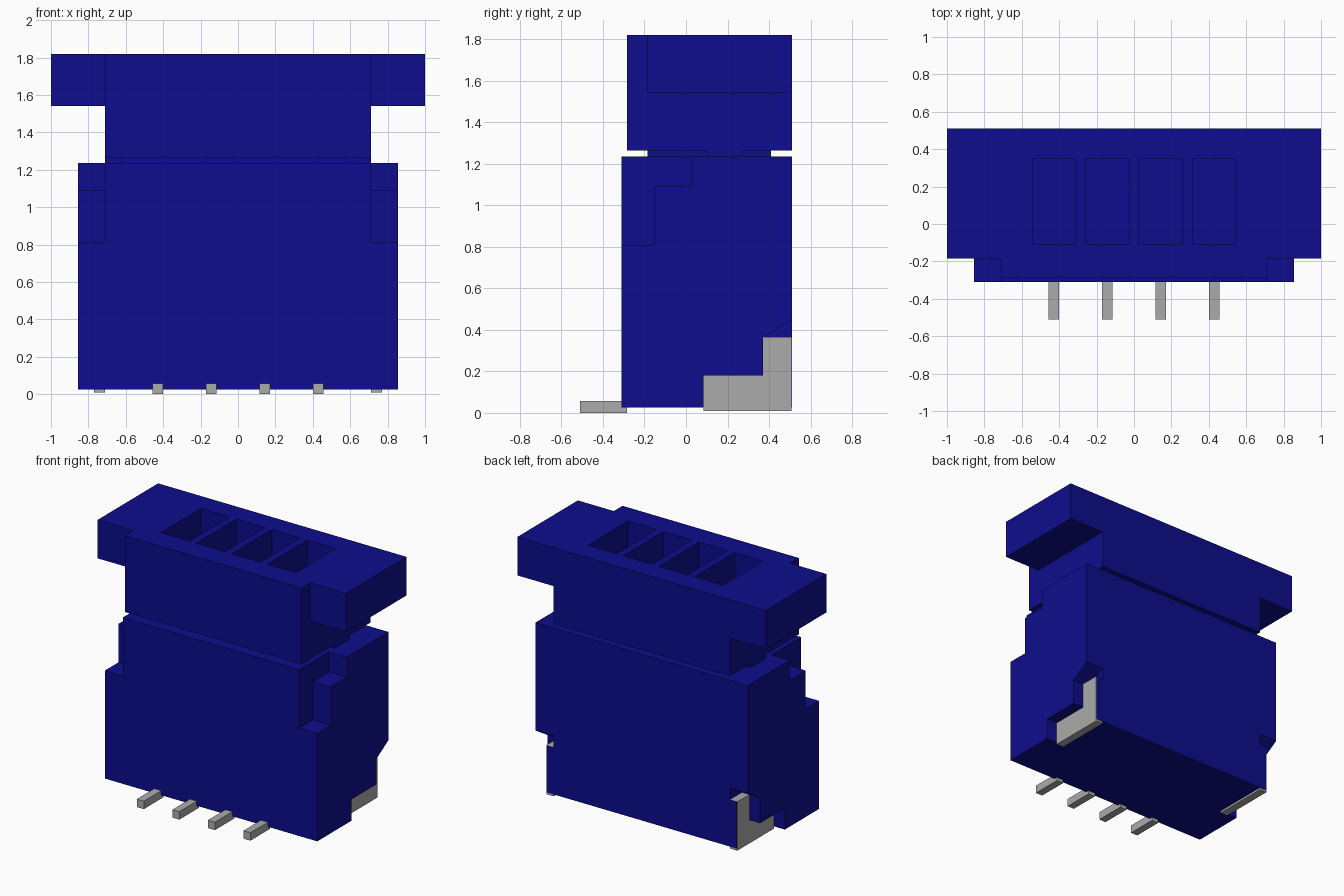
import bpy
import bmesh

if "Cube" in bpy.data.objects:
    bpy.data.objects.remove(bpy.data.objects["Cube"], do_unlink=True)


def material(name, rgb):
    mat = bpy.data.materials.new(name)
    mat.use_nodes = True
    mat.diffuse_color = (*rgb, 1)
    mat.node_tree.nodes["Principled BSDF"].inputs["Base Color"].default_value = (*rgb, 1)
    return mat


BLUE = material("deep blue plastic", (0.004, 0.004, 0.27))
GREY = material("grey metal", (0.41, 0.41, 0.41))


def prism(name, profile, x0, x1, mat):
    """Extrude a (y, z) side profile along x."""
    bm = bmesh.new()
    face = bm.faces.new([bm.verts.new((x0, y, z)) for y, z in profile])
    grown = bmesh.ops.extrude_face_region(bm, geom=[face])["geom"]
    moved = [g for g in grown if isinstance(g, bmesh.types.BMVert)]
    bmesh.ops.translate(bm, verts=moved, vec=(x1 - x0, 0, 0))
    bmesh.ops.recalc_face_normals(bm, faces=bm.faces)
    mesh = bpy.data.meshes.new(name)
    bm.to_mesh(mesh)
    bm.free()
    mesh.materials.append(mat)
    obj = bpy.data.objects.new(name, mesh)
    bpy.context.collection.objects.link(obj)
    return obj


def rect(y0, y1, z0, z1):
    return [(y0, z0), (y1, z0), (y1, z1), (y0, z1)]


def cut(target, profile, x0, x1):
    """Subtract a prism and throw the cutter away."""
    cutter = prism("cutter", profile, x0, x1, BLUE)
    cutter.hide_render = True
    mod = target.modifiers.new("cut", "BOOLEAN")
    mod.operation, mod.solver, mod.object = "DIFFERENCE", "EXACT", cutter
    bpy.context.view_layer.objects.active = target
    bpy.ops.object.modifier_apply(modifier=mod.name)
    bpy.data.objects.remove(cutter, do_unlink=True)


def cut_sides(target, profile, x0, x1):
    for side in (-1, 1):
        cut(target, profile, side * x0, side * x1)


# Main housing: stepped front shoulders and rear pockets for the solder tabs
housing = prism("housing", rect(-0.31, 0.51, 0.025, 1.235), -0.855, 0.855, BLUE)
shoulder = [(-0.4, 0.81), (-0.155, 0.81), (-0.155, 1.09),
            (0.03, 1.09), (0.03, 1.3), (-0.4, 1.3)]
cut_sides(housing, shoulder, 0.71, 0.95)
pocket = [(0.085, -0.1), (0.6, -0.1), (0.6, 0.505), (0.37, 0.365),
          (0.37, 0.18), (0.085, 0.18)]
cut_sides(housing, pocket, 0.765, 0.95)
recess = [(0.37, 0.365), (0.6, 0.365), (0.6, 0.505)]
cut_sides(housing, recess, 0.71, 0.95)

# Plug: wide top flange over a narrower body
plug = prism("plug", rect(-0.285, 0.51, 1.265, 1.82), -1, 1, BLUE)
below_flange = [(-0.4, 1.1), (0.6, 1.1), (0.6, 1.54), (-0.185, 1.54),
                (-0.185, 1.9), (-0.4, 1.9)]
cut_sides(plug, below_flange, 0.71, 1.1)

# Wire slots in the plug and matching contact pins on the housing
for i in range(4):
    x = (i - 1.5) * 0.286
    cut(plug, rect(-0.11, 0.35, 1.32, 1.9), x - 0.115, x + 0.115)
    prism(f"contact_pin_{i + 1}", rect(-0.51, -0.285, 0, 0.058),
          x - 0.028, x + 0.028, GREY)

# Neck joining plug and housing, with a rib at each end
prism("neck", rect(-0.185, 0.41, 1.235, 1.265), -0.63, 0.63, BLUE)
for side, name in ((1, "left"), (-1, "right")):
    prism(f"{name}_neck_rib", rect(0.1, 0.27, 1.235, 1.265),
          side * 0.63, side * 0.71, BLUE)

    # L-shaped solder tab seated in the rear pocket
    tab = [(0.085, 0.01), (0.508, 0.01), (0.508, 0.366), (0.37, 0.366),
           (0.37, 0.18), (0.085, 0.18)]
    prism(f"{name}_solder_tab", tab, side * 0.71, side * 0.769, GREY)
